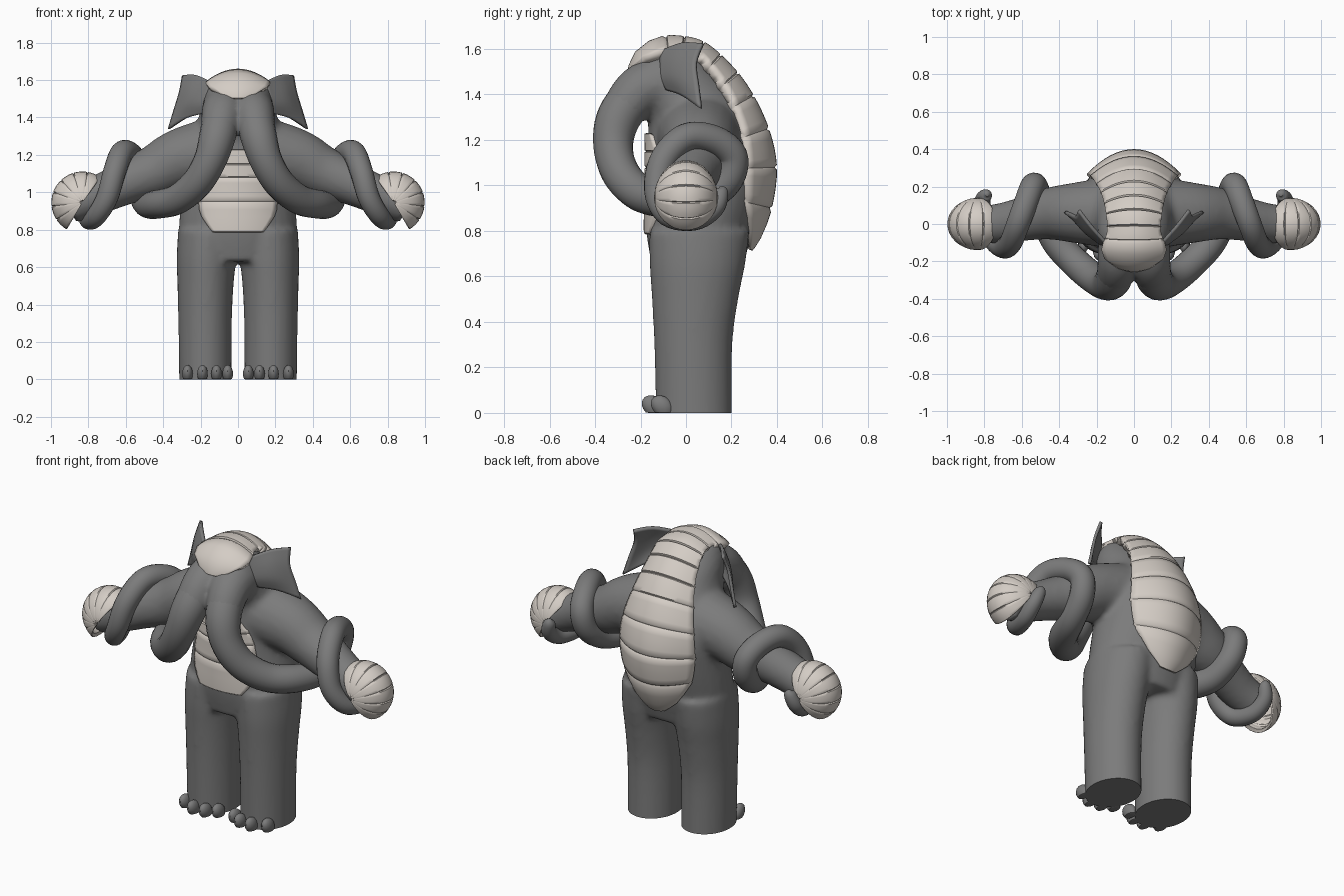
import bpy, bmesh, math
from mathutils import Vector

if "Cube" in bpy.data.objects:
    bpy.data.objects.remove(bpy.data.objects["Cube"])


def material(name, col):
    m = bpy.data.materials.new(name)
    m.diffuse_color = (*col, 1)
    m.use_nodes = True
    m.node_tree.nodes["Principled BSDF"].inputs["Base Color"].default_value = m.diffuse_color
    return m


GREY = material("grey skin", (0.2, 0.2, 0.2))
CLAY = material("pale plate", (0.66, 0.61, 0.56))


def spline(pts, t):
    """Catmull-Rom value of a list of tuples at index position t."""
    i = min(int(t), len(pts) - 2)
    f = t - i
    a, b, c, d = (pts[max(0, min(len(pts) - 1, i + k))] for k in (-1, 0, 1, 2))
    return [0.5 * (2 * q + (r - p) * f + (2 * p - 5 * q + 4 * r - s) * f * f
                   + (3 * q - p - 3 * r + s) * f ** 3) for p, q, r, s in zip(a, b, c, d)]


def finish(bm, name, mat, mirror=False, thick=0, angle=40):
    me = bpy.data.meshes.new(name)
    bm.to_mesh(me)
    bm.free()
    ob = bpy.data.objects.new(name, me)
    bpy.context.collection.objects.link(ob)
    me.materials.append(mat)
    if thick:
        m = ob.modifiers.new("thickness", "SOLIDIFY")
        m.thickness, m.offset = thick, -1
    if mirror:
        ob.modifiers.new("mirror", "MIRROR").use_mirror_merge = False
    bpy.ops.object.select_all(action="DESELECT")
    ob.select_set(True)
    bpy.context.view_layer.objects.active = ob
    bpy.ops.object.shade_smooth_by_angle(angle=math.radians(angle))
    return ob


def skin(bm, rings):
    """Join closed rings of points into a capped solid."""
    rows = [[bm.verts.new(p) for p in r] for r in rings]
    n = len(rows[0])
    faces = [bm.faces.new((a[i], a[(i + 1) % n], b[(i + 1) % n], b[i]))
             for a, b in zip(rows, rows[1:]) for i in range(n)]
    faces += [bm.faces.new(rows[0]), bm.faces.new(rows[-1])]
    bmesh.ops.recalc_face_normals(bm, faces=faces)


def tube(bm, path, steps=6, sides=20, sx=1):
    """Tapered tube along (x, y, z, radius) points."""
    n = (len(path) - 1) * steps
    pts = [spline(path, i / steps) for i in range(n + 1)]
    rings, u = [], Vector((0, 0.3, 1))
    for i, p in enumerate(pts):
        c = Vector(p[:3])
        d = (Vector(pts[min(i + 1, n)][:3]) - Vector(pts[max(i - 1, 0)][:3])).normalized()
        u = (u - d * u.dot(d)).normalized()
        w = d.cross(u)
        ring = []
        for k in range(sides):
            a = math.tau * k / sides
            q = c + (u * math.cos(a) + w * math.sin(a)) * p[3]
            ring.append((q.x * sx, q.y, q.z))
        rings.append(ring)
    skin(bm, rings)


def column(bm, levels, steps=4, sides=32):
    """Upright solid from (z, x, y, half width, half depth) levels."""
    rings = []
    for i in range((len(levels) - 1) * steps + 1):
        z, x, y, rx, ry = spline(levels, i / steps)
        rings.append([(x + rx * math.cos(math.tau * k / sides),
                       y + ry * math.sin(math.tau * k / sides), z) for k in range(sides)])
    skin(bm, rings)


def banded(name, f, seams, ref, depth, thick, mirror=False, cols=17):
    """Plated shell: f(t, s, h) is a surface, pressed in at every seam."""
    fr = (0, 0.06, 0.25, 0.5, 0.75, 0.94)
    rows = [(a + (b - a) * q, -depth if q == 0 else 0) for a, b in zip(seams, seams[1:]) for q in fr]
    rows.append((seams[-1], -depth))
    bm = bmesh.new()
    grid = [[bm.verts.new(f(t, -1 + 2 * k / (cols - 1), h)) for k in range(cols)] for t, h in rows]
    for a, b in zip(grid, grid[1:]):
        for i in range(cols - 1):
            bm.faces.new((a[i], a[i + 1], b[i + 1], b[i]))
    bm.normal_update()
    if sum(g.normal.dot(g.calc_center_median() - Vector(ref)) for g in bm.faces) < 0:
        bmesh.ops.reverse_faces(bm, faces=bm.faces[:])
    return finish(bm, name, CLAY, mirror, thick, 50)


# Fused body: torso with head, legs, arms and trunk roots
TORSO = [(0.63, 0, 0.05, 0.29, 0.195), (0.8, 0, 0.06, 0.315, 0.235), (1.0, 0, 0.09, 0.30, 0.26),
         (1.15, 0, 0.10, 0.28, 0.27), (1.3, 0, 0.07, 0.245, 0.24), (1.42, 0, 0.0, 0.205, 0.22),
         (1.52, 0, -0.05, 0.185, 0.175), (1.6, 0, -0.07, 0.14, 0.12), (1.635, 0, -0.07, 0.07, 0.06)]
bm = bmesh.new()
column(bm, TORSO)
for s in (-1, 1):
    column(bm, [(-0.1, s * 0.175, 0.035, 0.14, 0.17), (0.0, s * 0.175, 0.035, 0.14, 0.168),
                (0.3, s * 0.176, 0.032, 0.143, 0.172), (0.5, s * 0.174, 0.04, 0.15, 0.19),
                (0.65, s * 0.168, 0.05, 0.16, 0.21), (0.8, s * 0.155, 0.06, 0.165, 0.22)])
    tube(bm, [(0.08, 0.06, 1.22, 0.2), (0.3, 0.06, 1.18, 0.165), (0.45, 0.055, 1.11, 0.14),
              (0.6, 0.025, 1.05, 0.117), (0.75, 0, 0.985, 0.105), (0.9, 0, 0.93, 0.10)], sx=s)
    tube(bm, [(0.06, -0.02, 1.45, 0.13), (0.08, -0.18, 1.43, 0.115), (0.1, -0.27, 1.34, 0.1),
              (0.115, -0.3, 1.28, 0.08)], sx=s)
raw = finish(bm, "body_base", GREY)
m = raw.modifiers.new("fuse", "REMESH")
m.mode, m.voxel_size = "VOXEL", 0.016
m = raw.modifiers.new("soften", "SMOOTH")
m.factor, m.iterations = 0.5, 7
dg = bpy.context.evaluated_depsgraph_get()
bm = bmesh.new()
bm.from_mesh(raw.evaluated_get(dg).to_mesh())
bpy.data.objects.remove(raw)
# flat soles
bmesh.ops.bisect_plane(bm, geom=bm.verts[:] + bm.edges[:] + bm.faces[:], plane_co=(0, 0, 0),
                       plane_no=(0, 0, -1), clear_outer=True)
bmesh.ops.holes_fill(bm, edges=[e for e in bm.edges if e.is_boundary], sides=0)
bmesh.ops.recalc_face_normals(bm, faces=bm.faces[:])
finish(bm, "body", GREY, angle=60)

# Twin trunks coiling around the arms
bm = bmesh.new()
tube(bm, [(0.07, -0.1, 1.49, 0.09), (0.085, -0.2, 1.42, 0.1), (0.11, -0.295, 1.3, 0.097),
          (0.15, -0.32, 1.17, 0.087), (0.22, -0.285, 1.05, 0.083), (0.32, -0.2, 0.965, 0.08),
          (0.42, -0.09, 0.937, 0.077), (0.49, 0.06, 0.94, 0.072), (0.52, 0.18, 1.02, 0.068),
          (0.54, 0.205, 1.13, 0.066), (0.575, 0.12, 1.2, 0.065), (0.62, 0.0, 1.21, 0.063),
          (0.66, -0.1, 1.11, 0.061), (0.70, -0.125, 0.97, 0.058), (0.76, -0.075, 0.87, 0.053),
          (0.80, 0.04, 0.85, 0.047), (0.81, 0.125, 0.9, 0.042), (0.79, 0.155, 0.97, 0.032),
          (0.785, 0.155, 0.995, 0.008)])
finish(bm, "trunks", GREY, mirror=True)

# Ears: thin flaps swept back
EAR = [[(0.14, -0.12, 1.59), (0.16, -0.12, 1.53), (0.17, -0.12, 1.47), (0.19, -0.09, 1.42)],
       [(0.23, -0.02, 1.628), (0.25, -0.045, 1.55), (0.27, -0.045, 1.47), (0.28, -0.02, 1.395)],
       [(0.30, 0.07, 1.625), (0.315, 0.04, 1.54), (0.345, 0.05, 1.44), (0.375, 0.06, 1.34)]]
bm = bmesh.new()
grid = []
for i in range(9):
    row = [spline([c[k] for c in EAR], i / 4) for k in range(4)]
    grid.append([bm.verts.new(spline(row, j / 4)) for j in range(13)])
for a, b in zip(grid, grid[1:]):
    for j in range(12):
        bm.faces.new((a[j], a[j + 1], b[j + 1], b[j]))
finish(bm, "ears", GREY, mirror=True, thick=0.016)

# Toes around the front of each foot
bm = bmesh.new()
for x, y in ((0.055, -0.105), (0.115, -0.14), (0.19, -0.145), (0.27, -0.105)):
    r = bmesh.ops.create_uvsphere(bm, u_segments=14, v_segments=10, radius=1)
    for v in r["verts"]:
        c = v.co.copy()
        v.co = (x + c.x * 0.029, y + c.y * 0.048 - c.z * 0.012, max(0, 0.03 + c.z * 0.047))
finish(bm, "toes", GREY, mirror=True)

# Back shell running from the forehead down to the rump: (y, z, half width, sag)
SPINE = [(-0.257, 1.50, 0.02, 0), (-0.25, 1.535, 0.10, 0.02), (-0.21, 1.605, 0.17, 0.05),
         (-0.13, 1.65, 0.17, 0.06), (-0.04, 1.66, 0.145, 0.05), (0.08, 1.632, 0.15, 0.05),
         (0.2, 1.53, 0.17, 0.07), (0.29, 1.41, 0.20, 0.09), (0.365, 1.25, 0.235, 0.11),
         (0.40, 1.08, 0.25, 0.13), (0.378, 0.9, 0.225, 0.11), (0.33, 0.77, 0.14, 0.05),
         (0.29, 0.71, 0.05, 0.01)]


def back(t, s, h):
    y, z, w, sag = spline(SPINE, t)
    a, b = spline(SPINE, max(t - 0.1, 0)), spline(SPINE, min(t + 0.1, 12))
    n = Vector((0, a[1] - b[1], b[0] - a[0])).normalized()
    return Vector((w * s, y, z)) + n * (h - sag * s * s)


banded("back_shell", back, [0, 3.5, 4.3, 5, 5.6, 6.3, 7.1, 8, 9, 10, 12], (0, 0, 1.1), 0.01, 0.045)

# Belly plates hugging the torso: (z, half width)
BELLY = [(1.23, 0.11), (1.15, 0.165), (1.08, 0.19), (0.95, 0.21), (0.87, 0.195), (0.785, 0.135)]


def belly(t, s, h):
    z, w = spline(BELLY, t)
    k = next(i for i in range(len(TORSO) - 1) if TORSO[i + 1][0] > z)
    lo, hi = TORSO[k], TORSO[k + 1]
    f = (z - lo[0]) / (hi[0] - lo[0])
    _, _, yc, rx, ry = (p + (q - p) * f for p, q in zip(lo, hi))
    x = w * s
    return (x, yc - ry * math.sqrt(1 - (x / rx) ** 2) - 0.012 - h, z)


banded("belly_plates", belly, [0, 1, 2, 3, 5], (0, 0.1, 1), 0.007, 0.03)


# Banded domes over the hands
def dome(t, s, h):
    a, p = math.radians(t), math.radians(86 * s)
    r = (0.166 + h) * math.cos(p)
    return (0.832 + r * math.cos(a), 0.14 * math.sin(p), 0.945 + r * math.sin(a))


banded("hand_shells", dome, [126 - 186 * i / 7 for i in range(8)], (0.8, 0, 0.93), 0.006, 0.02, True)
